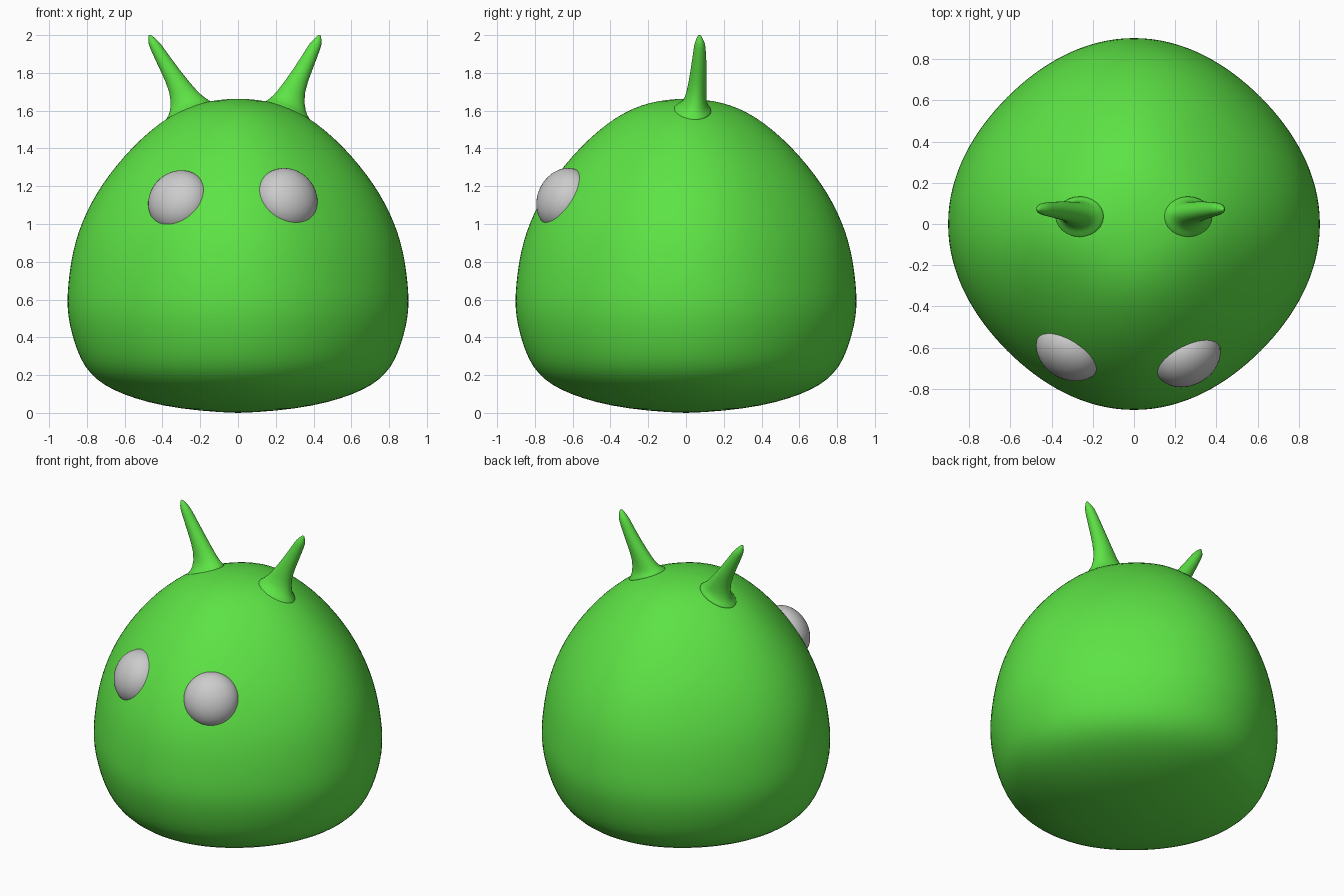
import bpy, bmesh
from math import sin, cos, pi, hypot
from mathutils import Vector

if "Cube" in bpy.data.objects:
    bpy.data.objects.remove(bpy.data.objects["Cube"])


def material(name, color):
    m = bpy.data.materials.new(name)
    m.diffuse_color = color
    m.use_nodes = True
    m.node_tree.nodes["Principled BSDF"].inputs["Base Color"].default_value = m.diffuse_color
    return m


GREEN = material("green", (0.11, 0.77, 0.06, 1))


def loft(name, rings, mat):
    """Skin closed rings of points, cap both ends and smooth."""
    bm = bmesh.new()
    loops = [[bm.verts.new(p) for p in ring] for ring in rings]
    n = len(loops[0])
    for a, b in zip(loops, loops[1:]):
        for i in range(n):
            j = (i + 1) % n
            bm.faces.new((a[i], a[j], b[j], b[i]))
    bm.faces.new(loops[0][::-1])
    bm.faces.new(loops[-1])
    bmesh.ops.recalc_face_normals(bm, faces=bm.faces)
    for f in bm.faces:
        f.smooth = True
    me = bpy.data.meshes.new(name)
    bm.to_mesh(me)
    bm.free()
    me.materials.append(mat)
    ob = bpy.data.objects.new(name, me)
    bpy.context.collection.objects.link(ob)
    sub = ob.modifiers.new("smooth", 'SUBSURF')
    sub.levels = sub.render_levels = 1
    return ob


# Body: dome profile (radius, height), slightly narrower on the diagonals
PROFILE = [(0.02, 0), (0.2, 0.01), (0.4, 0.037), (0.55, 0.077), (0.665, 0.122),
           (0.75, 0.175), (0.81, 0.24), (0.85, 0.32), (0.882, 0.42), (0.901, 0.51),
           (0.906, 0.59), (0.901, 0.68), (0.886, 0.8), (0.862, 0.91), (0.827, 1.01),
           (0.78, 1.11), (0.72, 1.21), (0.645, 1.31), (0.557, 1.41), (0.458, 1.5),
           (0.37, 1.565), (0.28, 1.613), (0.19, 1.643), (0.1, 1.658), (0.02, 1.663)]
SEG = 64


def body_ring(r, z):
    k = 0.01 + 0.014 * min(1, z / 1.0)
    ring = []
    for i in range(SEG):
        t = 2 * pi * i / SEG
        q = r * (1 - k * (1 - cos(4 * t)))
        ring.append((q * cos(t), q * sin(t), z))
    return ring


loft("body", [body_ring(r, z) for r, z in PROFILE], GREEN)


def dome_height(x, y):
    """Height of the top of the body above a point."""
    r = hypot(x, y)
    for (r0, z0), (r1, z1) in zip(PROFILE[11:], PROFILE[12:]):
        if r1 <= r <= r0:
            return z0 + (z1 - z0) * (r0 - r) / (r0 - r1)
    return PROFILE[-1][1]


# Horns: root rings lie on the dome, then a tapered stem (x, y, z, rx, ry)
ROOT = [(0.263, 0.03, -0.02, 0.135, 0.12), (0.263, 0.035, 0.002, 0.115, 0.095),
        (0.263, 0.045, 0.02, 0.095, 0.066)]
STEM = [(0.272, 0.055, 1.69, 0.073, 0.052), (0.345, 0.068, 1.82, 0.051, 0.043),
        (0.405, 0.073, 1.94, 0.036, 0.031), (0.413, 0.073, 1.96, 0.031, 0.027),
        (0.43, 0.071, 1.998, 0.009, 0.009), (0.431, 0.071, 2.0, 0.005, 0.005)]
for side, name, lean in ((1, "right_horn", 0.0), (-1, "left_horn", 0.035)):
    rings = []
    for row, (x, y, z, rx, ry) in enumerate(ROOT + STEM):
        on_dome = row < len(ROOT)
        cx = x if on_dome else x + lean * (z - 1.6) / 0.4
        ring = []
        for i in range(24):
            px = cx + rx * cos(2 * pi * i / 24)
            py = y + ry * sin(2 * pi * i / 24)
            ring.append((side * px, py, dome_height(px, py) + z if on_dome else z))
        rings.append(ring)
    loft(name, rings, GREEN)

# Eyes: flattened balls half sunk into the body
for name, pos, side in (("right_eye", (0.258, -0.647, 1.132), 1),
                        ("left_eye", (-0.313, -0.617, 1.12), -1)):
    bpy.ops.mesh.primitive_uv_sphere_add(segments=48, ring_count=24, radius=1)
    eye = bpy.context.object
    eye.name = name
    eye.scale = (0.17, 0.17, 0.13)
    eye.location = pos
    eye.rotation_euler = Vector((side * 0.45, -0.8, 0.4)).to_track_quat('Z', 'Y').to_euler()
    bpy.ops.object.shade_smooth()
